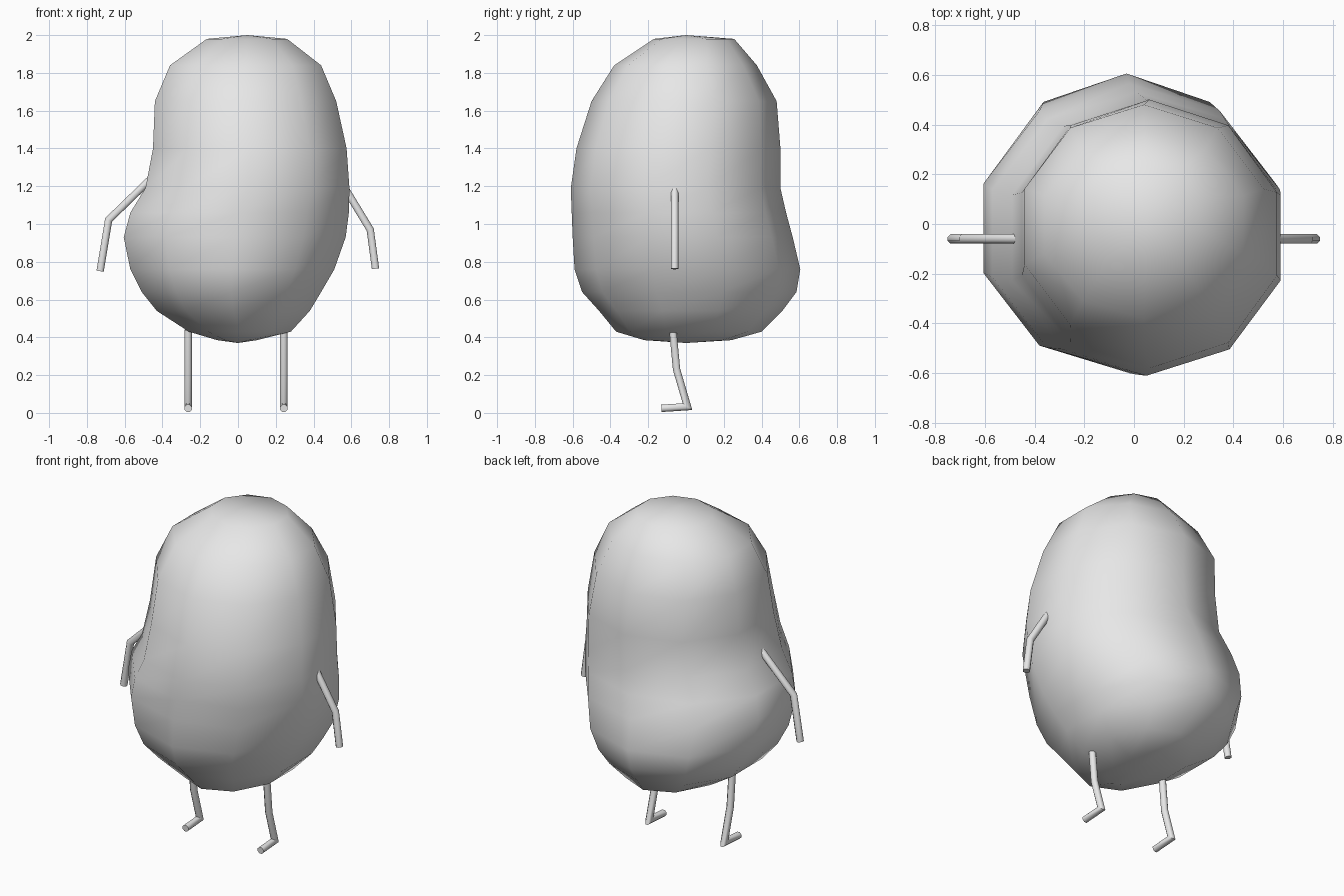
import bpy, bmesh, math
from mathutils import Vector

if "Cube" in bpy.data.objects:
    bpy.data.objects.remove(bpy.data.objects["Cube"])

grey = bpy.data.materials.new("light_grey")
grey.diffuse_color = (0.8, 0.8, 0.8, 1)
grey.use_nodes = True
grey.node_tree.nodes["Principled BSDF"].inputs["Base Color"].default_value = grey.diffuse_color


def finish(name, bm, angle):
    bmesh.ops.recalc_face_normals(bm, faces=bm.faces)
    me = bpy.data.meshes.new(name)
    bm.to_mesh(me)
    bm.free()
    ob = bpy.data.objects.new(name, me)
    bpy.context.collection.objects.link(ob)
    me.materials.append(grey)
    bpy.ops.object.select_all(action='DESELECT')
    ob.select_set(True)
    bpy.context.view_layer.objects.active = ob
    bpy.ops.object.shade_smooth_by_angle(angle=math.radians(angle))
    return ob


def bridge(bm, a, b):
    n = len(a)
    for i in range(n):
        bm.faces.new((a[i], a[(i + 1) % n], b[(i + 1) % n], b[i]))


# Bean body: ten-sided rings given as height, left, right, front, back
RINGS = [
    (0.385, -0.11, 0.10, -0.22, 0.24),
    (0.43, -0.26, 0.28, -0.37, 0.40),
    (0.54, -0.43, 0.38, -0.46, 0.51),
    (0.64, -0.51, 0.44, -0.55, 0.585),
    (0.76, -0.57, 0.51, -0.59, 0.605),
    (0.93, -0.605, 0.57, -0.60, 0.565),
    (1.06, -0.57, 0.587, -0.605, 0.53),
    (1.19, -0.49, 0.59, -0.61, 0.50),
    (1.40, -0.45, 0.575, -0.58, 0.50),
    (1.65, -0.44, 0.52, -0.50, 0.48),
    (1.84, -0.36, 0.44, -0.38, 0.375),
    (1.98, -0.165, 0.26, -0.17, 0.255),
]
SIDES = 10
bm = bmesh.new()
rings = []
for z, l, r, f, b in RINGS:
    rx = (r - l) / 2 / math.cos(math.pi / SIDES)
    ring = []
    for i in range(SIDES):
        a = math.tau * (i + 0.5) / SIDES
        ring.append(bm.verts.new(((l + r) / 2 + rx * math.cos(a),
                                  (f + b) / 2 + (b - f) / 2 * math.sin(a), z)))
    rings.append(ring)
for a, b in zip(rings, rings[1:]):
    bridge(bm, a, b)
for ring, tip in ((rings[0], (0, 0, 0.37)), (rings[-1], (0.05, 0.0, 2.0))):
    v = bm.verts.new(tip)
    for i in range(SIDES):
        bm.faces.new((ring[i], ring[(i + 1) % SIDES], v))
finish("bean_body", bm, 180)


# Limbs: mitred tubes swept along a flat path
def limb(name, path, binormal, radius=0.021, sides=8):
    pts = [Vector(p) for p in path]
    side = Vector(binormal)
    dirs = [(q - p).normalized() for p, q in zip(pts, pts[1:])]
    bm = bmesh.new()
    rings = []
    for i, p in enumerate(pts):
        d0, d1 = dirs[max(i - 1, 0)], dirs[min(i, len(dirs) - 1)]
        t = (d0 + d1).normalized()
        n = side.cross(t) / t.dot(d0)
        rings.append([bm.verts.new(p + radius * (
            math.cos(math.tau * (k + 0.5) / sides) * n
            + math.sin(math.tau * (k + 0.5) / sides) * side)) for k in range(sides)])
    for a, b in zip(rings, rings[1:]):
        bridge(bm, a, b)
    bm.faces.new(rings[0])
    bm.faces.new(rings[-1])
    finish(name, bm, 50)


# Arms
Y = -0.06
limb("right_arm", [(0.56, Y, 1.20), (0.70, Y, 0.97), (0.728, Y, 0.763)], (0, 1, 0))
limb("left_arm", [(-0.455, Y, 1.245), (-0.685, Y, 1.022), (-0.73, Y, 0.75)], (0, 1, 0))

# Legs with bent feet
for name, x in (("left_leg", -0.264), ("right_leg", 0.243)):
    limb(name, [(x, -0.07, 0.44), (x, -0.05, 0.23), (x, 0.008, 0.033),
                (x, -0.13, 0.024)], (1, 0, 0))
